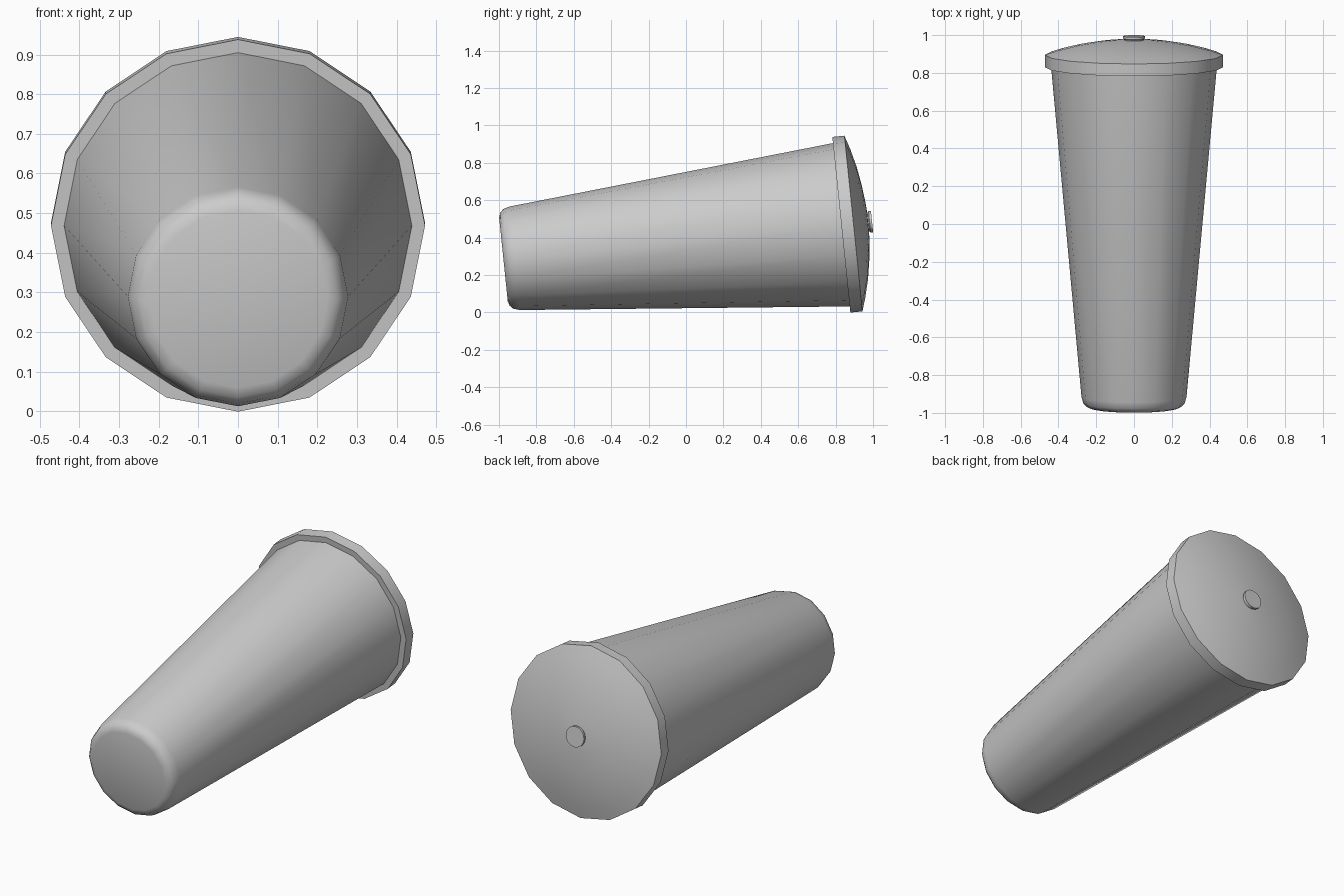
import bpy, bmesh
from math import sin, cos, pi, radians

if "Cube" in bpy.data.objects:
    bpy.data.objects.remove(bpy.data.objects["Cube"])

SIDES = 16
TILT = radians(5.86)          # the cup lies on its side, axis rising slightly
BASE = (0, -0.976, 0.283)     # centre of the cup's bottom disc


def lathe(name, profile, cap_start=False, cap_end=False):
    """Spin (radius, height) points round the cup axis into a 16-sided part."""
    bm = bmesh.new()
    rings = []
    for r, h in profile:
        rings.append([bm.verts.new((r * sin(2 * pi * i / SIDES),
                                    r * cos(2 * pi * i / SIDES), h))
                      for i in range(SIDES)])
    for a, b in zip(rings, rings[1:]):
        for i in range(SIDES):
            j = (i + 1) % SIDES
            bm.faces.new((a[i], a[j], b[j], b[i]))
    if cap_start:
        bm.faces.new(rings[0])
    if cap_end:
        bm.faces.new(rings[-1])
    bmesh.ops.recalc_face_normals(bm, faces=bm.faces)
    mesh = bpy.data.meshes.new(name)
    bm.to_mesh(mesh)
    bm.free()
    obj = bpy.data.objects.new(name, mesh)
    bpy.context.collection.objects.link(obj)
    obj.location = BASE
    obj.rotation_euler = (TILT - pi / 2, 0, 0)
    bpy.ops.object.select_all(action='DESELECT')
    obj.select_set(True)
    bpy.context.view_layer.objects.active = obj
    bpy.ops.object.shade_smooth_by_angle(angle=radians(35))
    return obj


# Tapered cup with a rounded bottom edge
lathe("cup_body", [(0.225, 0), (0.25, 0.008), (0.268, 0.026), (0.278, 0.06),
                   (0.439, 1.818)], cap_start=True, cap_end=True)

# Lid: overhanging underside, straight rim, shallow dome
lathe("lid", [(0.42, 1.816), (0.472, 1.816), (0.472, 1.881), (0.40, 1.904),
              (0.30, 1.929), (0.20, 1.946), (0.10, 1.957), (0.03, 1.961)],
      cap_start=True, cap_end=True)

# Small button in the middle of the lid
lathe("lid_button", [(0.051, 1.95), (0.052, 1.964), (0.057, 1.968), (0.057, 1.981)],
      cap_start=True, cap_end=True)
